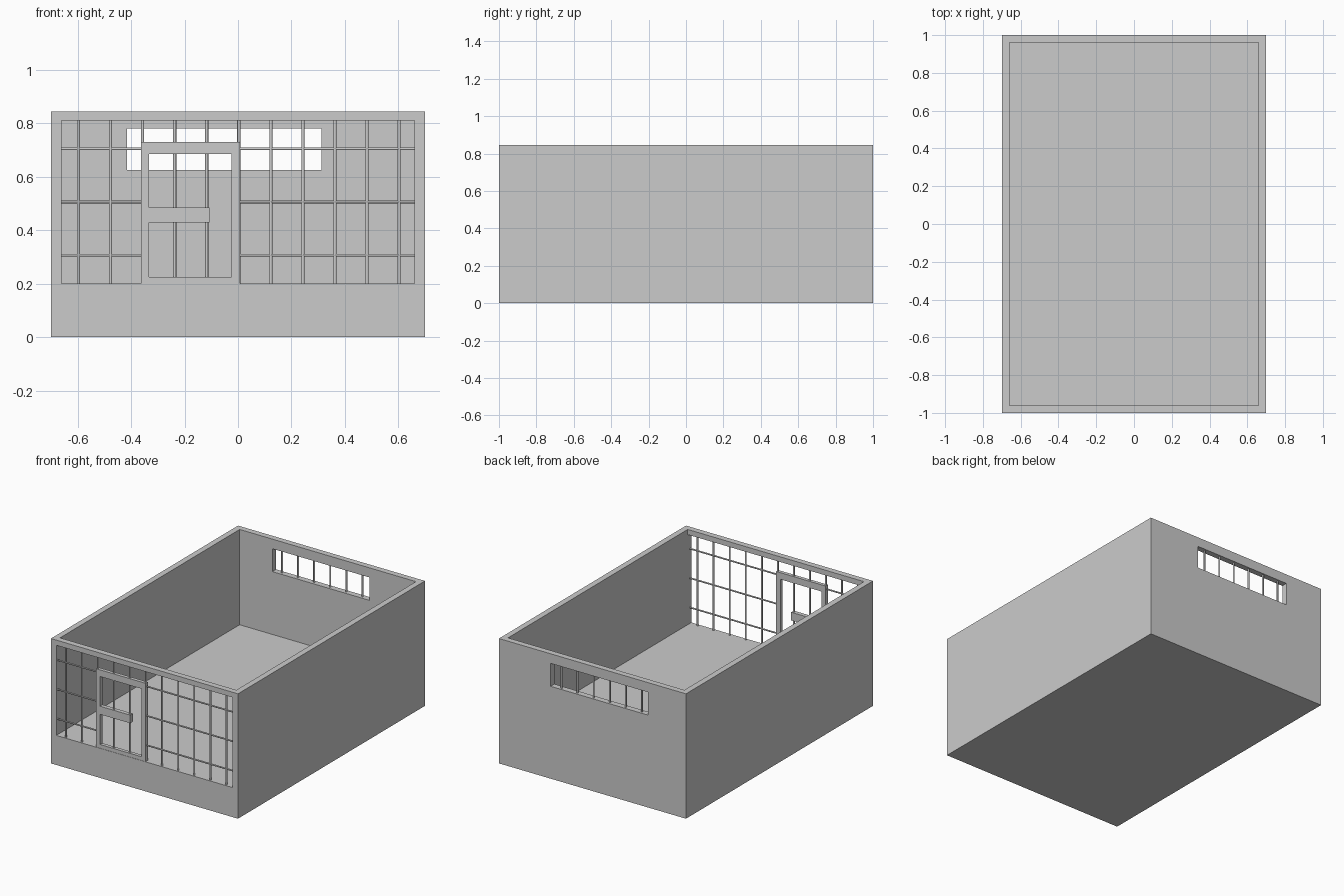
import bpy
from math import pi

if "Cube" in bpy.data.objects:
    bpy.data.objects.remove(bpy.data.objects["Cube"])


def box(name, x0, x1, y0, y1, z0, z1):
    bpy.ops.mesh.primitive_cube_add(size=1, location=((x0 + x1) / 2, (y0 + y1) / 2, (z0 + z1) / 2))
    ob = bpy.context.object
    ob.name = name
    ob.scale = (x1 - x0, y1 - y0, z1 - z0)
    bpy.ops.object.transform_apply(location=False, rotation=False, scale=True)
    return ob


def cut(target, cutter):
    mod = target.modifiers.new("cut", 'BOOLEAN')
    mod.operation = 'DIFFERENCE'
    mod.solver = 'EXACT'
    mod.object = cutter
    bpy.context.view_layer.objects.active = target
    bpy.ops.object.modifier_apply(modifier=mod.name)
    bpy.data.objects.remove(cutter, do_unlink=True)


def bar(name, loc, length, axis='Z', r=0.006):
    rot = (0, pi / 2, 0) if axis == 'X' else (0, 0, 0)
    bpy.ops.mesh.primitive_cylinder_add(vertices=12, radius=r, depth=length, location=loc, rotation=rot)
    bpy.context.object.name = name
    bpy.ops.object.shade_smooth_by_angle()


# Cell shell: thick floor, open top, barred front opening, high rear window
H = 0.845
shell = box("cell_shell", -0.7, 0.7, -1, 1, 0, H)
cut(shell, box("room_cutter", -0.66, 0.66, -0.96, 0.96, 0.2, 1.2))
cut(shell, box("front_cutter", -0.66, 0.66, -1.1, -0.9, 0.2, 0.81))
cut(shell, box("window_cutter", -0.415, 0.313, 0.9, 1.1, 0.625, 0.78))

# Front upright bars; the one shared with each door post stays above the door
YF = -0.986
for i in range(11):
    x = -0.597 + 0.12 * i
    z0 = 0.71 if i == 2 else 0.2
    bar("front_upright_bar", (x, YF, (z0 + 0.81) / 2), 0.81 - z0)

# Front cross bars, interrupted by the door
for z in (0.307, 0.506, 0.705):
    for x0, x1 in ((-0.66, -0.35), (-0.01, 0.66)):
        bar("front_cross_bar", ((x0 + x1) / 2, YF, z), x1 - x0, 'X', 0.005)

# Door frame and lock plate
door = box("door_frame", -0.363, 0.007, -0.998, -0.974, 0.2, 0.73)
cut(door, box("door_cutter", -0.333, -0.025, -1.1, -0.9, 0.225, 0.685))
box("lock_plate", -0.34, -0.107, -1, -0.972, 0.43, 0.485)

# Rear window bars
for i in range(6):
    bar("window_bar", (-0.357 + 0.12 * i, 0.982, 0.7025), 0.155)
